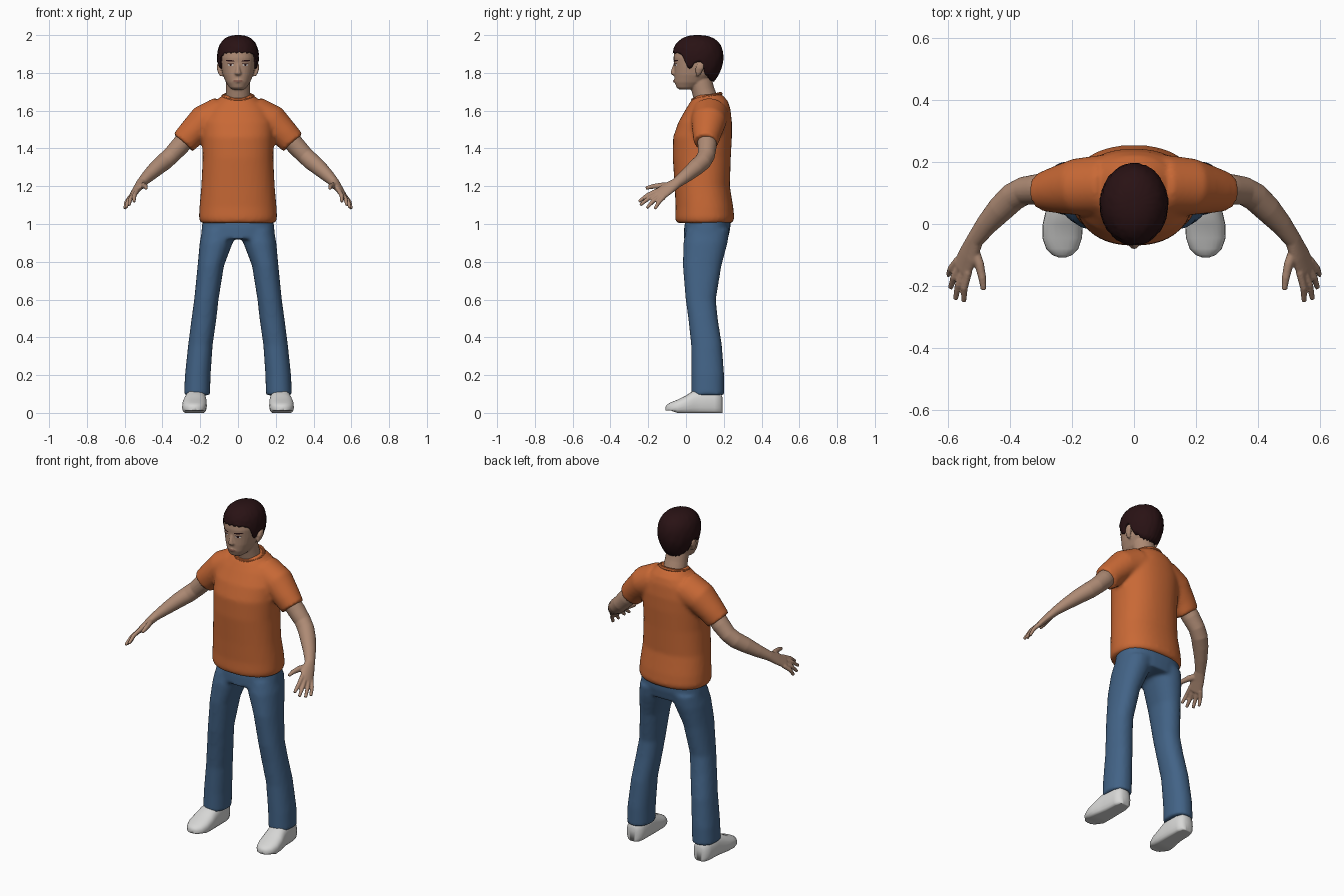
import bpy, bmesh, math, random
from mathutils import Vector

if "Cube" in bpy.data.objects:
    bpy.data.objects.remove(bpy.data.objects["Cube"])

random.seed(4)


def material(name, r, g, b):
    m = bpy.data.materials.new(name)
    m.diffuse_color = (r, g, b, 1)
    m.use_nodes = True
    m.node_tree.nodes["Principled BSDF"].inputs["Base Color"].default_value = m.diffuse_color
    return m


SKIN = material("skin", 0.42, 0.255, 0.175)
HAIR = material("dark_hair", 0.022, 0.006, 0.007)
ORANGE = material("orange_cloth", 0.58, 0.14, 0.036)
DENIM = material("blue_denim", 0.055, 0.125, 0.24)
WHITE = material("shoe_white", 0.68, 0.68, 0.67)
LIPS = material("lip_brown", 0.26, 0.12, 0.085)


def tube(bm, pts, ref=(1, 0, 0), axis=None, n=24, power=2.0):
    """Closed loft through (x, y, z, radius_a, radius_b) sections."""
    centres = [Vector(p[:3]) for p in pts]
    rings = []
    for i, p in enumerate(pts):
        t = Vector(axis) if axis else centres[min(i + 1, len(pts) - 1)] - centres[max(i - 1, 0)]
        t.normalize()
        a = Vector(ref) - t * Vector(ref).dot(t)
        a.normalize()
        b = t.cross(a)
        ring = []
        for k in range(n):
            c, s = math.cos(math.tau * k / n), math.sin(math.tau * k / n)
            c = math.copysign(abs(c) ** (2 / power), c)
            s = math.copysign(abs(s) ** (2 / power), s)
            ring.append(bm.verts.new(centres[i] + a * c * p[3] + b * s * p[4]))
        rings.append(ring)
    for r0, r1 in zip(rings, rings[1:]):
        for k in range(n):
            bm.faces.new((r0[k], r0[(k + 1) % n], r1[(k + 1) % n], r1[k]))
    bm.faces.new(rings[0])
    bm.faces.new(rings[-1])


def flat(rows):
    """Rows of (z, x_min, x_max, y_min, y_max) to loft sections."""
    return [((x0 + x1) / 2, (y0 + y1) / 2, z, (x1 - x0) / 2, (y1 - y0) / 2) for z, x0, x1, y0, y1 in rows]


def flip(pts, s):
    return [(p[0] * s, *p[1:]) for p in pts]


def finish(name, bm, mat, voxel=None, smooth=3):
    bmesh.ops.recalc_face_normals(bm, faces=bm.faces)
    me = bpy.data.meshes.new(name)
    bm.to_mesh(me)
    bm.free()
    me.materials.append(mat)
    for f in me.polygons:
        f.use_smooth = True
    ob = bpy.data.objects.new(name, me)
    bpy.context.collection.objects.link(ob)
    if voxel:
        m = ob.modifiers.new("Blend", "REMESH")
        m.mode, m.voxel_size, m.use_smooth_shade = "VOXEL", voxel, True
        m = ob.modifiers.new("Soften", "SMOOTH")
        m.factor, m.iterations = 0.5, smooth
    return ob


# Shirt: torso plus two short sleeves
bm = bmesh.new()
tube(bm, flat([(z, -w, w, y0, y1) for z, w, y0, y1 in [
    (1.005, .197, -.05, .245), (1.03, .207, -.057, .256), (1.09, .204, -.055, .25),
    (1.2, .194, -.06, .232), (1.35, .187, -.07, .237), (1.46, .19, -.068, .243),
    (1.54, .19, -.04, .243), (1.61, .16, .0, .235), (1.65, .12, .025, .222),
    (1.685, .078, .055, .192)]]), axis=(0, 0, 1), n=40, power=2.25)
for s in (1, -1):
    tube(bm, flip([(.09, .125, 1.575, .1, .1), (.185, .12, 1.54, .088, .092), (.25, .11, 1.475, .074, .076),
                   (.29, .105, 1.43, .07, .064)], s), ref=(0, 0, 1))
finish("shirt", bm, ORANGE, .011, 4)
bpy.ops.mesh.primitive_torus_add(major_radius=.08, minor_radius=.009, location=(0, .11, 1.674),
                                 rotation=(.22, 0, 0), major_segments=40, minor_segments=10)
collar = bpy.context.object
collar.name = "collar"
collar.scale.y = .95
collar.data.materials.append(ORANGE)
bpy.ops.object.shade_smooth_by_angle()

# Trousers: hips plus two flared legs
bm = bmesh.new()
tube(bm, flat([(1.04, -.185, .185, .0, .235), (.98, -.192, .192, -.01, .235),
               (.92, -.197, .197, -.012, .222)]), axis=(0, 0, 1), n=36, power=2.4)
for s in (1, -1):
    tube(bm, flip(flat([
        (.97, .01, .19, .0, .23), (.9, .028, .203, -.014, .22), (.78, .074, .214, -.017, .188),
        (.6, .103, .232, -.002, .158), (.5, .114, .246, .012, .168), (.36, .134, .264, .027, .19),
        (.2, .145, .281, .028, .202), (.093, .148, .286, .028, .202)]), s), axis=(0, 0, 1), power=2.2)
finish("trousers", bm, DENIM, .011, 4)

# Shoes: lofted heel to toe with flattened soles
for s, side in ((1, "left"), (-1, "right")):
    bm = bmesh.new()
    tube(bm, flip([(x, y, h * .42, w, h * .58) for x, y, w, h in [
        (.222, .193, .02, .08), (.222, .183, .042, .11), (.222, .15, .053, .122), (.223, .08, .055, .127),
        (.226, .04, .06, .118), (.23, .0, .065, .092), (.232, -.045, .064, .07), (.232, -.08, .052, .056),
        (.232, -.1, .033, .045), (.232, -.108, .012, .034)]], s), axis=(0, 1, 0), power=2.5)
    for v in bm.verts:
        v.co.z = max(v.co.z, 0.012 if v.co.y < -.075 else 0)
    finish(side + "_shoe", bm, WHITE)

# Arms: bent forearm, palm, four fingers and thumb
HAND = (.57, .6, -.55)
FINGERS = [(-.03, .55, -.25, 1.118), (-.01, .577, -.243, 1.1), (.01, .593, -.207, 1.085), (.03, .6, -.165, 1.08)]
for s, side in ((1, "left"), (-1, "right")):
    bm = bmesh.new()
    ref = (HAND[0] * s, HAND[1], HAND[2])
    tube(bm, flip([(.25, .11, 1.48, .05, .05), (.31, .112, 1.41, .05, .05), (.355, .107, 1.362, .046, .046),
                   (.39, .088, 1.33, .046, .046), (.43, .05, 1.297, .044, .042), (.475, .0, 1.255, .036, .034),
                   (.513, -.05, 1.217, .029, .025), (.535, -.1, 1.185, .039, .02),
                   (.556, -.145, 1.153, .041, .015), (.56, -.152, 1.148, .036, .011)], s), ref=ref)
    for k, x, y, z in FINGERS:
        b = Vector((.552, -.135, 1.16)) + Vector(HAND) * k
        mid = b.lerp(Vector((x, y, z)), .55) + Vector((.005, 0, .007))
        tube(bm, flip([(*b, .013, .013), (*mid, .0115, .0115), (x, y, z, .0085, .0085)], s), ref=ref, n=10)
    tube(bm, flip([(.522, -.075, 1.2, .02, .018), (.5, -.13, 1.203, .017, .015), (.49, -.175, 1.199, .013, .013),
                   (.486, -.213, 1.19, .009, .009)], s), ref=ref, n=12)
    finish(side + "_arm", bm, SKIN, .0045, 2)

# Head: skull, jaw, neck, nose, lips and ears
bm = bmesh.new()
tube(bm, flat([(z, -w, w, y0, y1) for z, w, y0, y1 in [
    (1.712, .03, -.035, .03), (1.722, .045, -.05, .06), (1.75, .064, -.06, .11), (1.79, .081, -.062, .15),
    (1.83, .09, -.062, .168), (1.88, .095, -.066, .172), (1.93, .088, -.06, .17), (1.965, .06, -.02, .13),
    (1.98, .03, .02, .09)]]), axis=(0, 0, 1), n=32, power=2.25)
tube(bm, [(0, .12, 1.6, .075, .07), (0, .105, 1.66, .067, .063), (0, .09, 1.71, .064, .06),
          (0, .075, 1.77, .062, .06)], n=24)
tube(bm, [(0, -.055, 1.85, .008, .01), (0, -.066, 1.815, .012, .013), (0, -.067, 1.797, .018, .015),
          (0, -.06, 1.787, .012, .01)], axis=(0, 0, 1), n=12)
tube(bm, [(-.025, -.052, 1.757, .006, .006), (0, -.06, 1.757, .01, .008), (.025, -.052, 1.757, .006, .006)],
     ref=(0, 0, 1), n=10)
for s in (1, -1):
    tube(bm, flip([(.088, .062, 1.782, .006, .01), (.096, .066, 1.8, .01, .016), (.102, .072, 1.825, .011, .023),
                   (.102, .076, 1.845, .009, .02), (.098, .076, 1.857, .006, .01)], s), axis=(0, 0, 1), n=12)
head = finish("head", bm, SKIN, .0048, 3)


# Thin painted face plates laid on the skin
def plate(name, mat, x, z, w, h, tilt=0.0):
    bm = bmesh.new()
    mid = bm.verts.new((x, -.12, z))
    rim = []
    for k in range(20):
        c, t = w * math.cos(math.tau * k / 20), h * math.sin(math.tau * k / 20)
        rim.append(bm.verts.new((x + c, -.12, z + t + c * tilt)))
    for k in range(20):
        bm.faces.new((mid, rim[k], rim[(k + 1) % 20]))
    ob = finish(name, bm, mat)
    if ob.data.polygons[0].normal.y > 0:
        ob.data.flip_normals()
    m = ob.modifiers.new("Lay", "SHRINKWRAP")
    m.target, m.wrap_method, m.wrap_mode = head, "PROJECT", "ABOVE_SURFACE"
    m.use_project_y, m.use_positive_direction, m.use_negative_direction = True, True, False
    m.offset = .0015 if mat is not HAIR else .0028


for s, side in ((1, "left"), (-1, "right")):
    plate(side + "_eye_white", WHITE, s * .038, 1.842, .015, .0055)
    plate(side + "_iris", HAIR, s * .038, 1.842, .006, .0055)
    plate(side + "_eyelid", HAIR, s * .038, 1.848, .017, .0022)
    plate(side + "_eyebrow", HAIR, s * .04, 1.864, .023, .0042, .1 * s)
plate("mouth", LIPS, 0, 1.757, .026, .006)

# Hair: domed shell with a hairline that follows forehead, ears and nape
LINE = [(0, 1.908), (42, 1.905), (55, 1.885), (65, 1.825), (74, 1.825), (84, 1.858), (100, 1.855), (110, 1.795),
        (140, 1.762), (180, 1.755)]


def hairline(deg):
    for (a, z0), (b, z1) in zip(LINE, LINE[1:]):
        if deg <= b:
            return z0 + (z1 - z0) * (deg - a) / (b - a)
    return LINE[-1][1]


def dome(z):
    if z > 1.88:
        return max(0, 1 - ((z - 1.88) / .12) ** 2.4) ** (1 / 2.4)
    return 1 - .36 * ((1.88 - z) / .125) ** 2


bm = bmesh.new()
N, ROWS = 72, 16
grid = []
for r in range(-1, ROWS):
    row = []
    for k in range(N):
        th = math.tau * k / N
        zb = hairline(min(k, N - k) * 360 / N) + .004 * math.sin(k * 2.1)
        u = math.sin(max(r, 0) / ROWS * math.pi / 2)
        z = zb + (2.0 - zb) * u
        f = dome(z) + random.uniform(-.014, .014)
        if r < 0:
            f, z = f * .82, z + .006
        row.append(bm.verts.new((.11 * f * math.sin(th), .063 - .134 * f * math.cos(th), z)))
    grid.append(row)
for r0, r1 in zip(grid, grid[1:]):
    for k in range(N):
        bm.faces.new((r0[k], r0[(k + 1) % N], r1[(k + 1) % N], r1[k]))
top = bm.verts.new((0, .063, 2.0))
for k in range(N):
    bm.faces.new((grid[-1][k], grid[-1][(k + 1) % N], top))
finish("hair", bm, HAIR)
